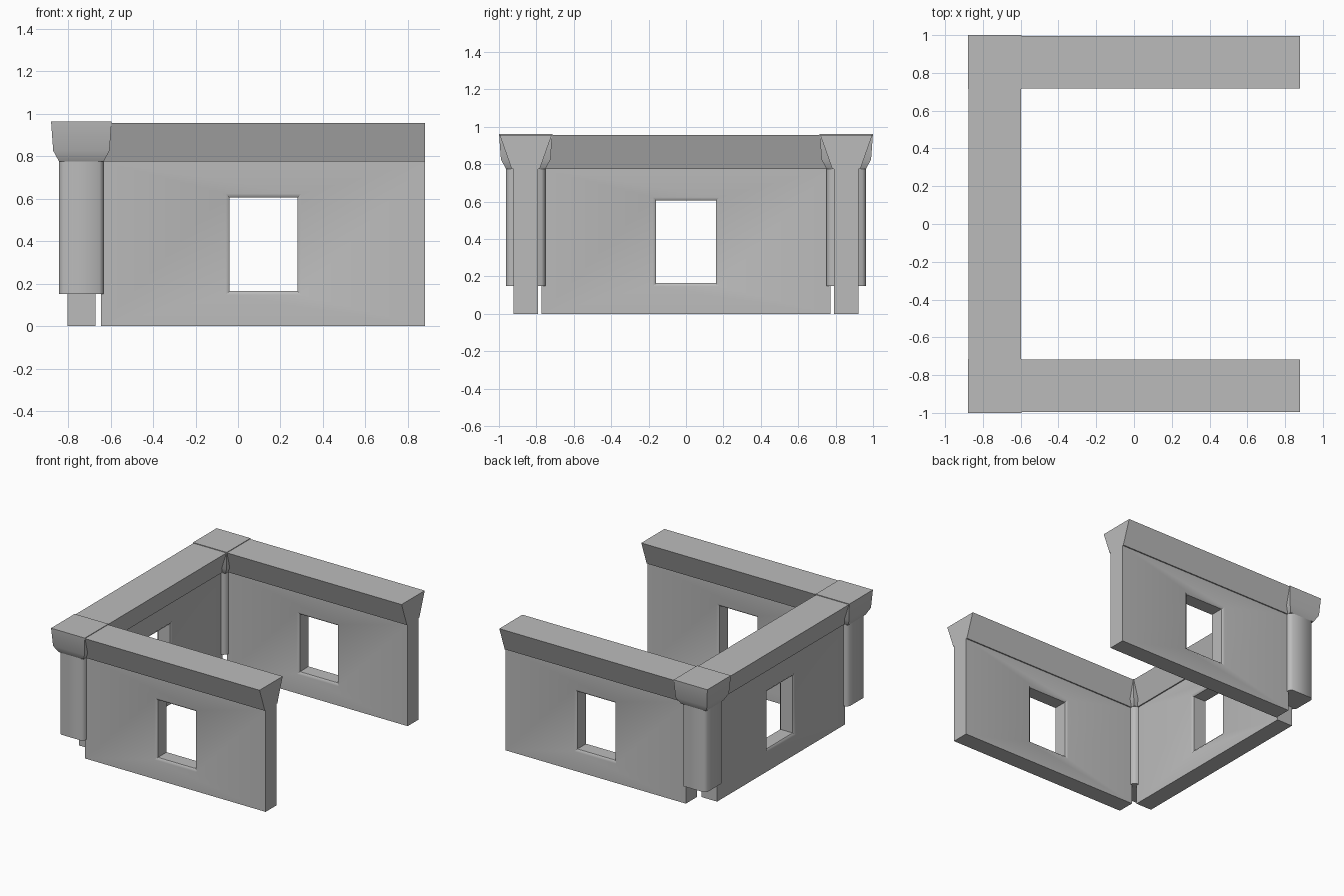
import bpy
import bmesh
import math
from mathutils import Matrix, Vector

if "Cube" in bpy.data.objects:
    bpy.data.objects.remove(bpy.data.objects["Cube"])

stone = bpy.data.materials.new("plain_grey_stone")
stone.use_nodes = True
GREY = (0.5, 0.5, 0.5, 1)
stone.diffuse_color = GREY
stone.node_tree.nodes["Principled BSDF"].inputs["Base Color"].default_value = GREY

# Shared layout
WALL_X, WALL_Y = -0.7375, 0.857    # centre lines of the side wall and the long walls
WALL_TOP, BEAM_TOP, CAP_TOP = 0.775, 0.957, 0.962
THICK = 0.066                      # half thickness of a wall


def loft(name, rings, cyclic=False, matrix=Matrix(), angle=45):
    """Skin a list of equal point rings; close it on itself or cap the ends."""
    bm = bmesh.new()
    loops = [[bm.verts.new(p) for p in ring] for ring in rings]
    n = len(loops[0])
    pairs = list(zip(loops, loops[1:]))
    if cyclic:
        pairs.append((loops[-1], loops[0]))
    else:
        bm.faces.new(loops[0])
        bm.faces.new(loops[-1])
    for a, b in pairs:
        for i in range(n):
            j = (i + 1) % n
            bm.faces.new((a[i], a[j], b[j], b[i]))
    bmesh.ops.recalc_face_normals(bm, faces=bm.faces)
    mesh = bpy.data.meshes.new(name)
    bm.to_mesh(mesh)
    bm.free()
    mesh.transform(matrix)
    mesh.materials.append(stone)
    obj = bpy.data.objects.new(name, mesh)
    bpy.context.collection.objects.link(obj)
    bpy.ops.object.select_all(action="DESELECT")
    bpy.context.view_layer.objects.active = obj
    obj.select_set(True)
    bpy.ops.object.shade_smooth_by_angle(angle=math.radians(angle))
    return obj


def rect(x0, x1, z0, z1, y):
    return [(x0, y, z0), (x1, y, z0), (x1, y, z1), (x0, y, z1)]


def wall(name, x0, x1, win0, win1, matrix):
    """Wall panel along x with a softened window opening."""
    rim, depth = 0.018, 0.014
    half = []
    for grow, y, frame in ((0, THICK, True), (rim, THICK, False), (0, THICK - depth, False)):
        if frame:
            half.append((x0, x1, 0, WALL_TOP, y))
        else:
            half.append((win0 - grow, win1 + grow, 0.165 - grow, 0.605 + grow, y))
    back = [(a, b, c, d, -y) for a, b, c, d, y in reversed(half)]
    loft(name, [rect(*r) for r in half + back], True, matrix)


def beam(name, x0, x1, matrix):
    """Coping that widens towards the top."""
    def section(x):
        return [(x, -0.075, WALL_TOP), (x, 0.075, WALL_TOP),
                (x, 0.1395, BEAM_TOP), (x, -0.1395, BEAM_TOP)]
    loft(name, [section(x0), section(x1)], False, matrix)


def square(h, z, cut=0):
    """Square ring, with clipped corners if cut is given."""
    if not cut:
        return [(-h, -h, z), (h, -h, z), (h, h, z), (-h, h, z)]
    c = h - cut
    return [(-c, -h, z), (c, -h, z), (h, -c, z), (h, c, z),
            (c, h, z), (-c, h, z), (-h, c, z), (-h, -c, z)]


# Side wall, turned to run along y
side = Matrix.Translation((WALL_X, 0, 0)) @ Matrix.Rotation(math.pi / 2, 4, "Z")
wall("side_wall", -0.772, 0.772, -0.16, 0.16, side)
beam("side_beam", -0.772, 0.772, side)

# Front and back walls with their corner posts
for label, sign in (("front", -1), ("back", 1)):
    place = Matrix.Translation((0, sign * WALL_Y, 0))
    corner = Matrix.Translation((WALL_X, sign * WALL_Y, 0))
    wall(label + "_wall", -0.645, 0.88, -0.04, 0.28, place)
    beam(label + "_beam", -0.645, 0.88, place)
    loft(label + "_corner_post", [square(0.105, 0.15, 0.02), square(0.105, WALL_TOP, 0.02)],
         False, corner, 60)
    loft(label + "_corner_cap", [square(0.105, WALL_TOP), square(0.1325, 0.825),
         square(0.1425, CAP_TOP)], False, corner)
